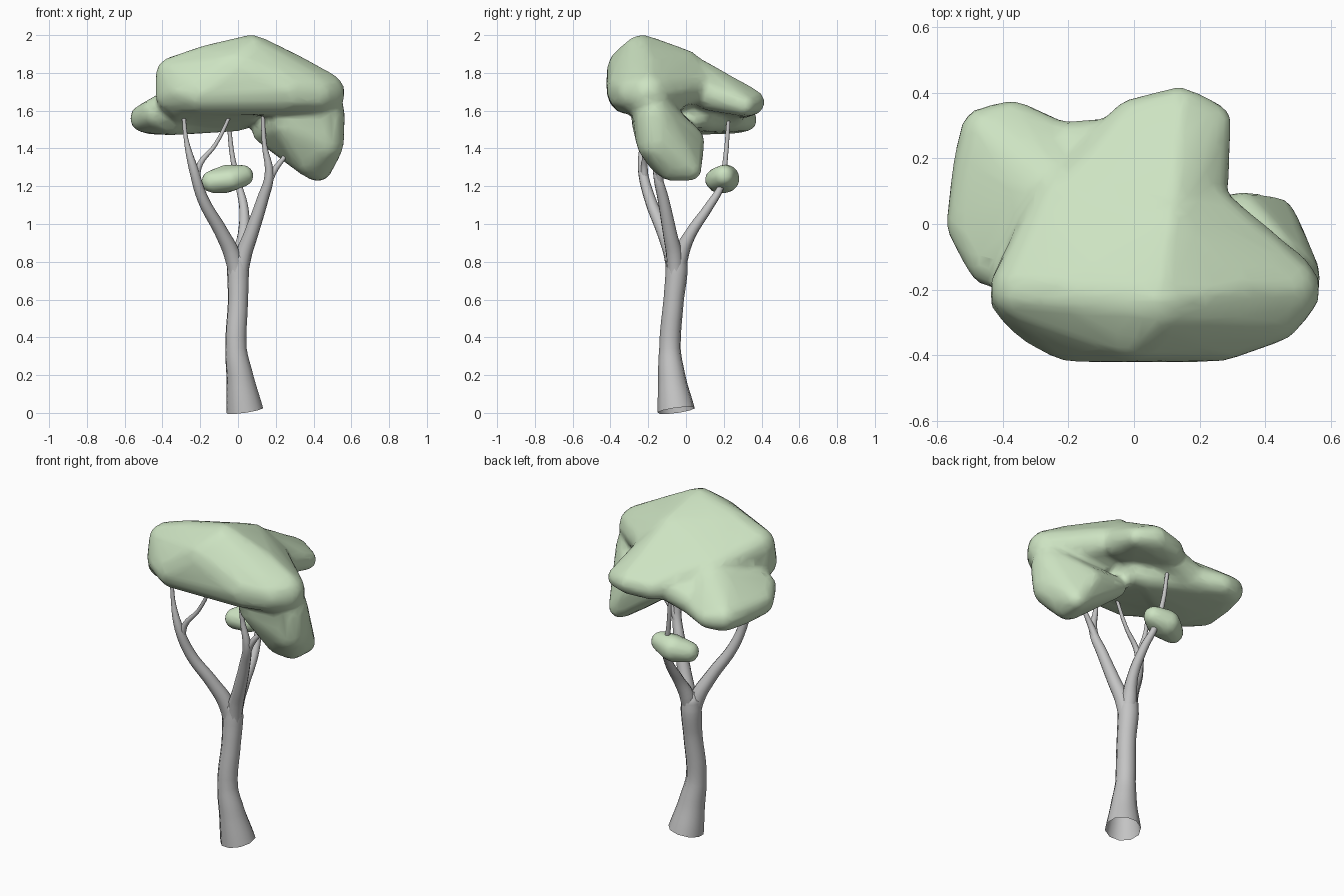
import bpy, bmesh
from mathutils import Matrix

cube = bpy.data.objects.get("Cube")
if cube:
    bpy.data.objects.remove(cube, do_unlink=True)


def make_material(name, colour):
    mat = bpy.data.materials.new(name)
    mat.use_nodes = True
    mat.diffuse_color = (*colour, 1)
    mat.node_tree.nodes["Principled BSDF"].inputs["Base Color"].default_value = (*colour, 1)
    return mat


leaf = make_material("pale leaf green", (0.61, 0.77, 0.54))
bark = make_material("grey bark", (0.55, 0.55, 0.55))


def select_only(obj):
    bpy.ops.object.select_all(action='DESELECT')
    obj.select_set(True)
    bpy.context.view_layer.objects.active = obj


def add_lobe(target, puffs):
    """Wrap a convex skin around a group of spheres (x, y, z, radius)."""
    bm = bmesh.new()
    for x, y, z, r in puffs:
        bmesh.ops.create_icosphere(bm, subdivisions=2, radius=r,
                                   matrix=Matrix.Translation((x, y, z)))
    hull = bmesh.ops.convex_hull(bm, input=bm.verts[:])
    inside = {g for g in hull["geom_interior"] + hull["geom_unused"]
              if isinstance(g, bmesh.types.BMVert)}
    bmesh.ops.delete(bm, geom=list(inside), context='VERTS')
    part = bpy.data.meshes.new("lobe")
    bm.to_mesh(part)
    bm.free()
    target.from_mesh(part)
    bpy.data.meshes.remove(part)


def foliage(name, lobes, voxel, keep):
    """Fuse lobes into one soft, slightly faceted mass."""
    bm = bmesh.new()
    for puffs in lobes:
        add_lobe(bm, puffs)
    mesh = bpy.data.meshes.new(name)
    bm.to_mesh(mesh)
    bm.free()
    obj = bpy.data.objects.new(name, mesh)
    bpy.context.collection.objects.link(obj)
    mesh.materials.append(leaf)
    remesh = obj.modifiers.new("fuse", 'REMESH')
    remesh.mode = 'VOXEL'
    remesh.voxel_size = voxel
    smooth = obj.modifiers.new("soften", 'SMOOTH')
    smooth.factor = 0.5
    smooth.iterations = 6
    decimate = obj.modifiers.new("facet", 'DECIMATE')
    decimate.ratio = keep
    select_only(obj)
    for mod in list(obj.modifiers):
        bpy.ops.object.modifier_apply(modifier=mod.name)
    bpy.ops.object.shade_smooth()


def limb(name, points):
    """Tapered tube through points (x, y, z, radius)."""
    curve = bpy.data.curves.new(name, 'CURVE')
    curve.dimensions = '3D'
    curve.bevel_depth = 1
    curve.bevel_resolution = 3
    curve.resolution_u = 5
    spline = curve.splines.new('BEZIER')
    spline.bezier_points.add(len(points) - 1)
    for bp, (x, y, z, r) in zip(spline.bezier_points, points):
        bp.co = (x, y, z)
        bp.radius = r
        bp.handle_left_type = bp.handle_right_type = 'AUTO'
    curve.materials.append(bark)
    obj = bpy.data.objects.new(name, curve)
    bpy.context.collection.objects.link(obj)
    select_only(obj)
    bpy.ops.object.convert(target='MESH')
    bpy.ops.object.shade_smooth()


# Crown: broad main mass, thin rear shelf, left shelf and low right lobe
main_mass = [
    (-.34, -.2, 1.79, .1), (.07, -.23, 1.88, .125), (.45, -.2, 1.69, .12),
    (-.2, -.31, 1.69, .11), (.27, -.3, 1.7, .12), (0, -.29, 1.82, .13),
    (-.34, -.22, 1.68, .1), (.1, -.02, 1.82, .11), (.2, .05, 1.73, .09),
    (-.22, .08, 1.71, .09), (-.18, -.21, 1.835, .11), (.3, -.18, 1.78, .11),
    (-.28, -.27, 1.7, .105), (.41, -.26, 1.69, .11),
]
rear_shelf = [
    (.1, -.02, 1.82, .1), (-.08, .22, 1.65, .08), (.14, .35, 1.645, .07),
    (.24, .31, 1.63, .06), (.2, .12, 1.69, .09), (-.2, .05, 1.72, .1),
    (.1, .13, 1.73, .09), (0, .31, 1.635, .075),
]
left_shelf = [
    (-.5, 0, 1.56, .075), (-.43, -.11, 1.59, .085), (-.45, .28, 1.56, .08),
    (-.37, .32, 1.55, .06), (-.22, .23, 1.57, .08), (-.35, -.08, 1.56, .09),
    (-.2, .08, 1.68, .1), (0, .1, 1.57, .08), (-.47, .17, 1.56, .085),
    (-.31, .08, 1.63, .11),
]
underside = [
    (-.31, -.2, 1.65, .1), (-.32, 0, 1.58, .1), (.04, .08, 1.58, .08),
    (.06, -.2, 1.65, .09), (-.15, -.29, 1.68, .1),
]
rear_bridge = [(-.27, .23, 1.56, .08), (-.13, .235, 1.61, .08),
               (0, .25, 1.64, .08)]
low_lobe = [
    (.46, -.17, 1.58, .11), (.46, -.16, 1.43, .105), (.43, .02, 1.29, .065),
    (.37, -.12, 1.34, .085), (.33, .02, 1.44, .08), (.13, 0, 1.49, .06),
    (.25, -.2, 1.54, .09), (.42, -.08, 1.3, .075),
]
foliage("crown", [main_mass, rear_shelf, left_shelf, underside, rear_bridge,
                  low_lobe], .018, .14)

# Small separate tuft on the rear branch
tuft = [(-.135, .17, 1.225, .062), (-.06, .21, 1.24, .077),
        (.025, .2, 1.255, .06), (-.04, .16, 1.235, .062)]
foliage("small_tuft", [tuft], .012, .15)

# Trunk and branches
limb("trunk", [(.036, -.052, .013, .1), (.012, -.074, .18, .074),
               (-.01, -.085, .34, .057), (0, -.065, .6, .054),
               (0, -.05, .75, .059), (0, -.05, .82, .056),
               (0, -.05, .87, .03)])
limb("left_branch", [(.005, -.055, .66, .045), (-.025, -.07, .82, .045),
                     (-.09, -.12, .96, .036),
                     (-.185, -.19, 1.13, .03), (-.235, -.23, 1.29, .025),
                     (-.275, -.23, 1.45, .012), (-.29, -.22, 1.62, .009)])
limb("left_twig", [(-.225, -.22, 1.24, .022), (-.2, -.22, 1.32, .016),
                   (-.12, -.21, 1.42, .011), (-.03, -.2, 1.6, .009)])
limb("right_branch", [(0, -.055, .66, .045), (.025, -.06, .82, .045),
                      (.07, -.085, .95, .038),
                      (.13, -.12, 1.13, .031), (.165, -.15, 1.26, .024),
                      (.14, -.16, 1.42, .013), (.13, -.17, 1.62, .009)])
limb("right_twig", [(.155, -.14, 1.21, .023), (.19, -.14, 1.28, .018),
                    (.25, -.13, 1.36, .012)])
limb("rear_branch", [(.005, -.055, .68, .045), (.01, -.03, .83, .044),
                     (.03, .025, .95, .031), (.03, .12, 1.09, .024),
                     (.005, .185, 1.2, .018),
                     (-.03, .21, 1.36, .013), (-.05, .225, 1.55, .01)])
